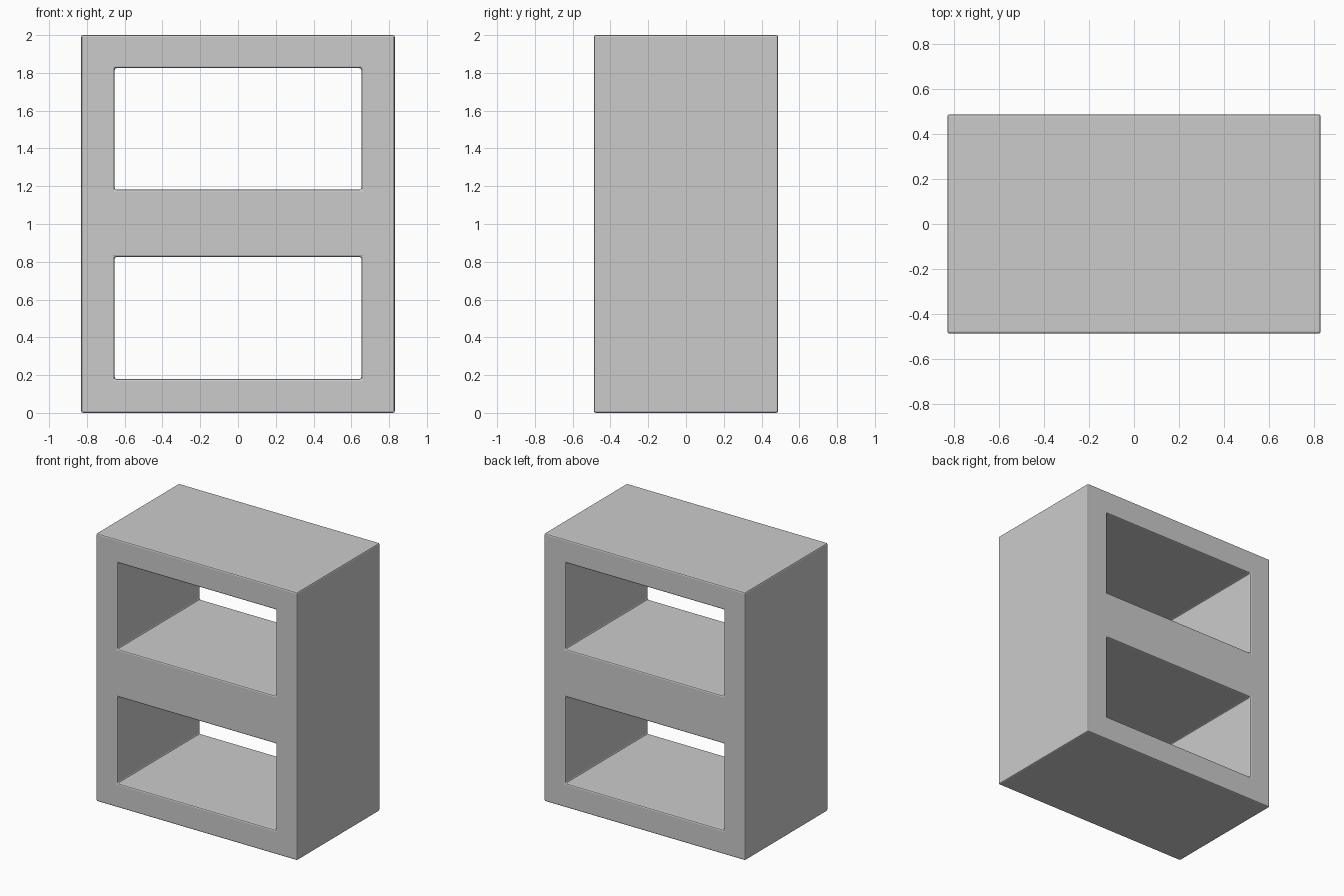
import bpy, bmesh
from mathutils import Vector

if "Cube" in bpy.data.objects:
    bpy.data.objects.remove(bpy.data.objects["Cube"])

HALF_DEPTH = 0.488
XS = [-0.83, -0.653, 0.653, 0.83]            # outer sides and opening sides
ZS = [0.0, 0.18, 0.825, 1.182, 1.825, 2.0]   # shelf and opening heights
OPENINGS = {(1, 1), (1, 3)}                  # grid cells left empty

# Front frame outline: grid of panels with two openings
bm = bmesh.new()
grid = [[bm.verts.new((x, -HALF_DEPTH, z)) for z in ZS] for x in XS]
for i in range(len(XS) - 1):
    for j in range(len(ZS) - 1):
        if (i, j) not in OPENINGS:
            bm.faces.new((grid[i][j], grid[i + 1][j],
                          grid[i + 1][j + 1], grid[i][j + 1]))

# Extrude the frame through to the back
front = bm.faces[:]
result = bmesh.ops.extrude_face_region(bm, geom=front, use_keep_orig=True)
back = [v for v in result["geom"] if isinstance(v, bmesh.types.BMVert)]
bmesh.ops.translate(bm, verts=back, vec=Vector((0, 2 * HALF_DEPTH, 0)))
bmesh.ops.recalc_face_normals(bm, faces=bm.faces[:])

mesh = bpy.data.meshes.new("open_shelf_unit")
bm.to_mesh(mesh)
bm.free()
shelf = bpy.data.objects.new("open_shelf_unit", mesh)
bpy.context.collection.objects.link(shelf)

# Small eased edges
bevel = shelf.modifiers.new("eased_edges", "BEVEL")
bevel.width = 0.01
bevel.segments = 2
bevel.limit_method = "ANGLE"
